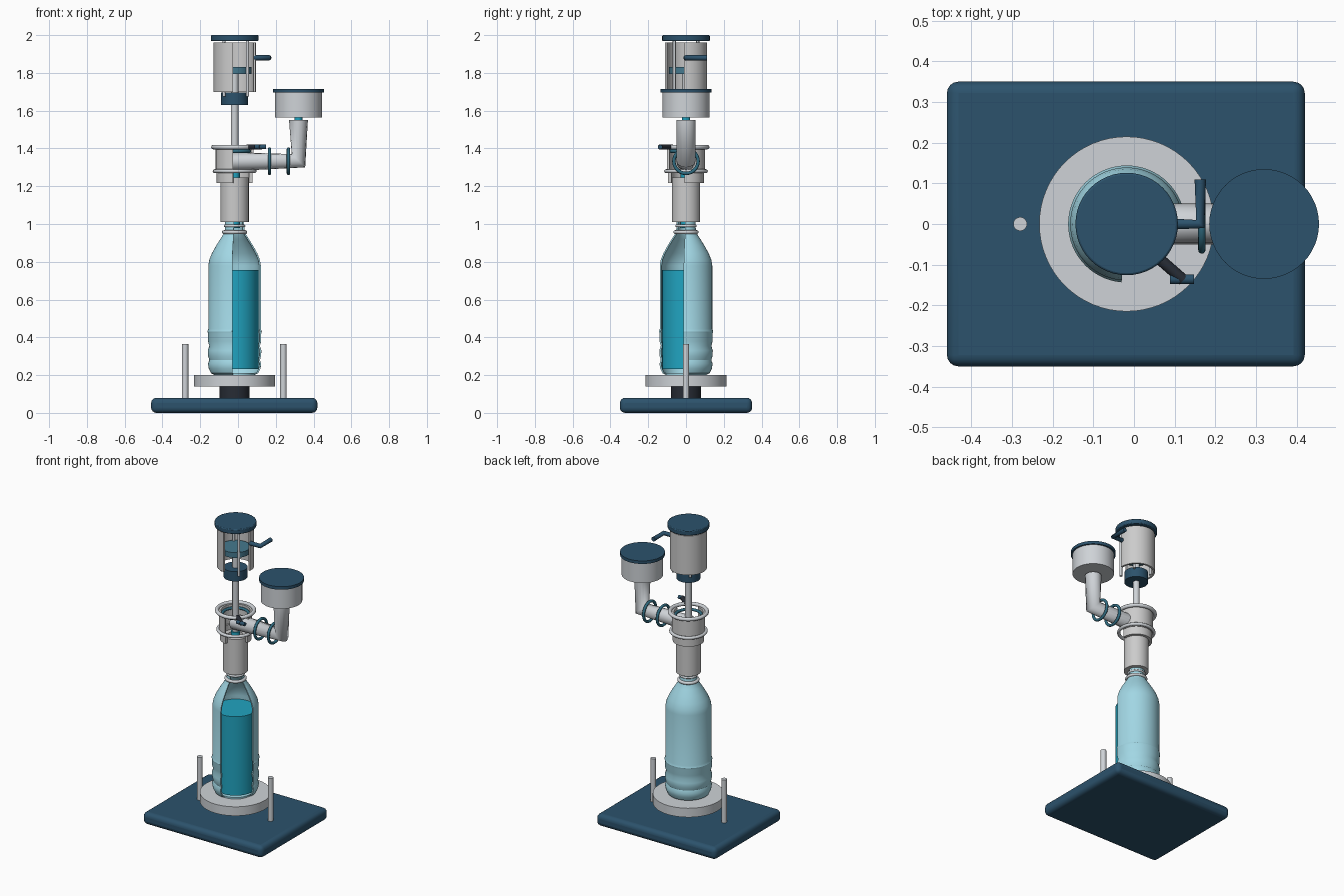
import bpy, bmesh, math
from mathutils import Vector

if "Cube" in bpy.data.objects:
    bpy.data.objects.remove(bpy.data.objects["Cube"])

CX = -0.018                      # common axis of the stack
CUP_X = 0.32                     # axis of the side cup
CUT = (-5, 265)                  # cutaway sweep, front-right quarter open


def mat(name, r, g, b):
    m = bpy.data.materials.new(name)
    m.diffuse_color = (r, g, b, 1)
    m.use_nodes = True
    m.node_tree.nodes["Principled BSDF"].inputs["Base Color"].default_value = m.diffuse_color
    return m


NAVY = mat("navy", 0.025, 0.085, 0.15)
BLACK = mat("black", 0.02, 0.025, 0.035)
WHITE = mat("pale_grey", 0.62, 0.65, 0.68)
GLASS = mat("clear_plastic", 0.36, 0.68, 0.78)
WATER = mat("water", 0.015, 0.37, 0.53)
SLATE = mat("slate_blue", 0.06, 0.19, 0.27)
TEAL = mat("seal_blue", 0.03, 0.15, 0.22)


def finish(ob, name, m):
    ob.name = name
    if m:
        ob.data.materials.append(m)
    bpy.ops.object.select_all(action='DESELECT')
    ob.select_set(True)
    bpy.context.view_layer.objects.active = ob
    bpy.ops.object.shade_smooth_by_angle(angle=math.radians(35))
    return ob


def cyl(name, r, z0, z1, m=None, x=CX, y=0, n=48, bevel=0):
    bpy.ops.mesh.primitive_cylinder_add(vertices=n, radius=r, depth=z1 - z0,
                                        location=(x, y, (z0 + z1) / 2))
    ob = bpy.context.object
    if bevel:
        b = ob.modifiers.new("bevel", 'BEVEL')
        b.width, b.segments = bevel, 2
    return finish(ob, name, m)


def ring(name, R, r, loc, m, rot=(0, 0, 0)):
    bpy.ops.mesh.primitive_torus_add(major_radius=R, minor_radius=r, location=loc, rotation=rot,
                                     major_segments=48, minor_segments=12)
    return finish(bpy.context.object, name, m)


def shell(name, prof, wall, m=None, sweep=(0, 360), steps=48):
    """Revolve an (r, z) profile into a wall of given thickness, optionally cut open."""
    loop = prof + [(r - wall, z) for r, z in reversed(prof)]
    full = sweep[1] - sweep[0] == 360
    bm = bmesh.new()
    rows = []
    for i in range(steps if full else steps + 1):
        a = math.radians(sweep[0] + (sweep[1] - sweep[0]) * i / steps)
        rows.append([bm.verts.new((r * math.cos(a), r * math.sin(a), z)) for r, z in loop])
    n = len(loop)
    for i in range(steps):
        p, q = rows[i], rows[(i + 1) % len(rows)]
        for j in range(n):
            k = (j + 1) % n
            bm.faces.new((p[j], q[j], q[k], p[k]))
    if not full:
        bm.faces.new(rows[0])
        bm.faces.new(rows[-1])
    bmesh.ops.recalc_face_normals(bm, faces=bm.faces)
    me = bpy.data.meshes.new(name)
    bm.to_mesh(me)
    bm.free()
    ob = bpy.data.objects.new(name, me)
    ob.location.x = CX
    bpy.context.collection.objects.link(ob)
    return finish(ob, name, m)


def tube(name, pts, r, m=None):
    cu = bpy.data.curves.new(name, 'CURVE')
    cu.dimensions = '3D'
    cu.bevel_depth, cu.bevel_resolution, cu.use_fill_caps = r, 6, True
    s = cu.splines.new('POLY')
    s.points.add(len(pts) - 1)
    for p, co in zip(s.points, pts):
        p.co = (*co, 1)
    ob = bpy.data.objects.new(name, cu)
    bpy.context.collection.objects.link(ob)
    if m:
        cu.materials.append(m)
    return ob


# Base slab with rounded edges
bpy.ops.mesh.primitive_cube_add(size=1, location=(-0.02, 0, 0.04))
base = bpy.context.object
base.scale = (0.88, 0.70, 0.08)
bpy.ops.object.transform_apply(location=False, rotation=False, scale=True)
bev = base.modifiers.new("bevel", 'BEVEL')
bev.width, bev.segments = 0.028, 4
finish(base, "base_slab", NAVY)

# Pedestal, turntable and guide posts
cyl("pedestal", 0.08, 0.07, 0.145, BLACK)
cyl("turntable", 0.215, 0.14, 0.20, WHITE, n=64)
for side, x in (("left", -0.28), ("right", 0.24)):
    cyl("guide_post_" + side, 0.017, 0.07, 0.365, WHITE, x=x, n=24)

# Bottle: cut-open shell with ribs near the foot, floor and water column
bottle = [(0.105, 0.20), (0.125, 0.21), (0.137, 0.235), (0.141, 0.26), (0.134, 0.28), (0.140, 0.30),
          (0.142, 0.33), (0.134, 0.355), (0.141, 0.38), (0.141, 0.42), (0.144, 0.432), (0.139, 0.445),
          (0.139, 0.78), (0.134, 0.81), (0.120, 0.845), (0.098, 0.885), (0.076, 0.92),
          (0.060, 0.945), (0.052, 0.97), (0.050, 1.02)]
shell("bottle", bottle, 0.009, GLASS, CUT)
cyl("bottle_floor", 0.105, 0.20, 0.21, GLASS)
cyl("water", 0.126, 0.233, 0.757, WATER)
ring("neck_flange", 0.057, 0.010, (CX, 0, 0.957), WHITE)
ring("neck_thread", 0.050, 0.007, (CX, 0, 0.99), WHITE)

# Coupling sleeve above the neck
shell("coupling_sleeve", [(0.075, 1.01), (0.075, 1.245)], 0.03)
cyl("inner_water_column", 0.028, 0.98, 1.27, WATER, n=24)

# Cutaway collar with its rings
shell("lower_collar", [(0.095, 1.217), (0.095, 1.28)], 0.018, None, CUT)
shell("upper_collar", [(0.10, 1.27), (0.10, 1.405)], 0.012, None, CUT)
ring("collar_ring_lower", 0.106, 0.010, (CX, 0, 1.28), WHITE)
ring("collar_ring_top", 0.112, 0.012, (CX, 0, 1.407), WHITE)
ring("inner_seal", 0.078, 0.009, (CX, 0, 1.385), TEAL)

# Clamp screw on the collar
tube("clamp_shaft", [(0.05, -0.075, 1.408), (0.122, -0.138, 1.408)], 0.014, BLACK)
tube("clamp_bar", [(0.088, -0.136, 1.408), (0.148, -0.136, 1.408)], 0.012, NAVY)

# Side pipe with elbow, its water and seal rings
tube("side_pipe", [(-0.028, 0, 1.33), (CUP_X, 0, 1.335), (CUP_X, 0, 1.55)], 0.05, WHITE)
tube("side_pipe_water", [(-0.034, 0, 1.335), (CUP_X, 0, 1.335), (CUP_X, 0, 1.575)], 0.022, WATER)
for i, x in enumerate((0.167, 0.267)):
    ring(f"pipe_ring_{i + 1}", 0.064, 0.009, (x, 0, 1.332), TEAL, (0, math.pi / 2, 0))

# Side cup and lid
cyl("side_cup", 0.125, 1.563, 1.695, WHITE, x=CUP_X)
cyl("side_cup_lid", 0.135, 1.695, 1.715, NAVY, x=CUP_X)

# Piston rod and weight
cyl("piston_rod", 0.020, 1.27, 1.80, WHITE, n=24)
cyl("piston_weight", 0.072, 1.63, 1.695, NAVY)

# Cutaway cylinder housing with piston disc, tie rods and lid
shell("cylinder_housing", [(0.112, 1.70), (0.112, 1.96)], 0.012, None, CUT)
cyl("piston_disc", 0.09, 1.795, 1.83, SLATE)
for i in range(4):
    a = math.radians(45 + 90 * i)
    cyl(f"tie_rod_{i + 1}", 0.008, 1.675, 1.975, WHITE,
        x=CX + 0.006 + 0.088 * math.cos(a), y=0.088 * math.sin(a), n=16)
cyl("cylinder_lid", 0.126, 1.968, 2.0, NAVY, bevel=0.005)

# Crank handle
tube("crank_handle", [(0.085, 0, 1.88), (0.163, 0, 1.88), (0.163, 0.11, 1.88)], 0.014, NAVY)
